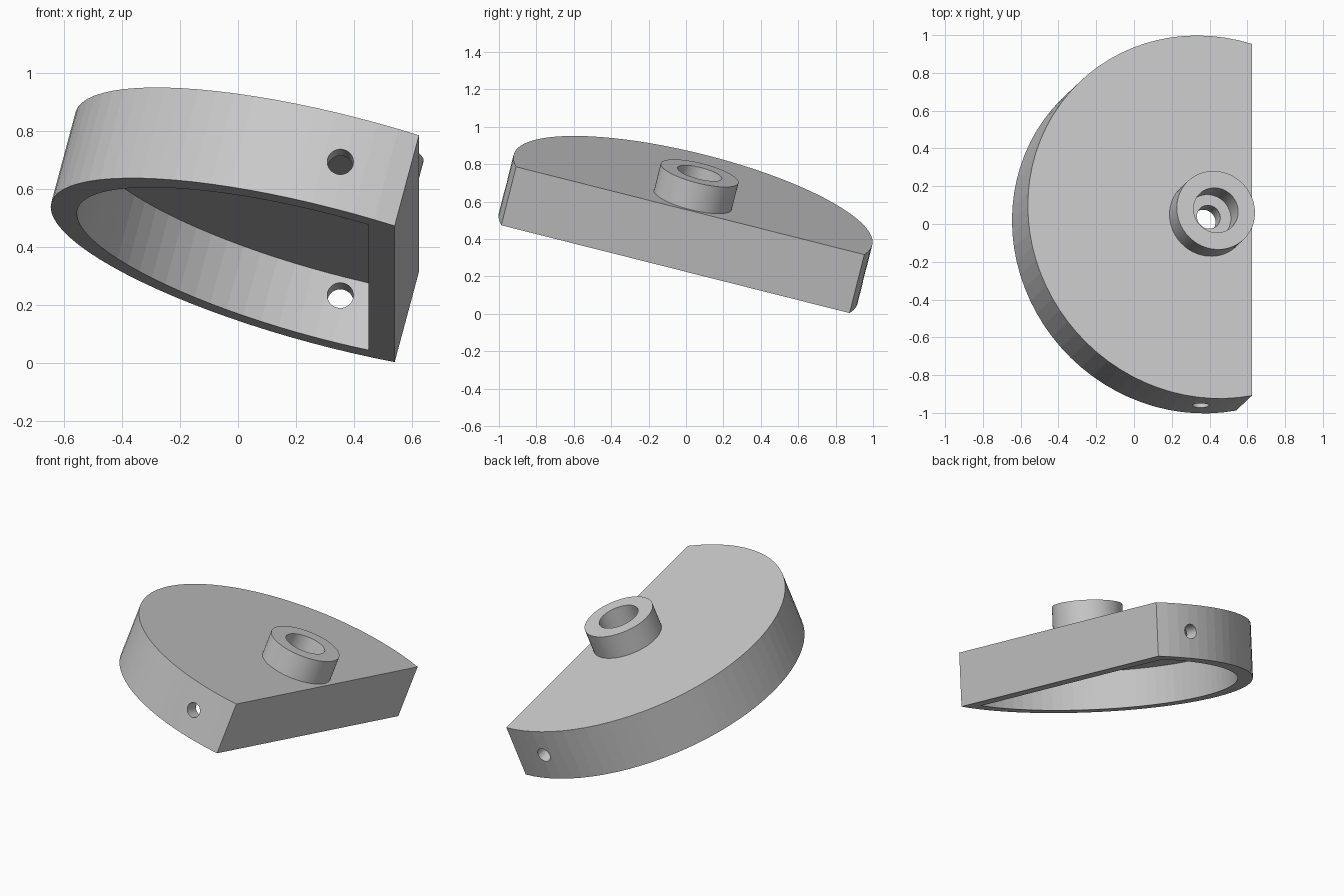
import bpy, bmesh
from math import radians, cos, sin, acos, pi
from mathutils import Matrix, Vector

if "Cube" in bpy.data.objects:
    bpy.data.objects.remove(bpy.data.objects["Cube"])

RADIUS, DEPTH, CHORD = 0.989, 0.333, 0.237   # outer D shape
WALL, PLATE = 0.093, 0.10                    # rim and top plate thickness
BOSS_R, BORE_R, BOSS_H = 0.214, 0.122, 0.152

# Local origin is the centre of the plate's top face
TILT = (Matrix.Translation((0.395, 0.037, 0.609))
        @ Matrix.Rotation(radians(-14.15), 4, 'X')
        @ Matrix.Rotation(radians(14.6), 4, 'Y'))


def make_object(name, bm, matrix=TILT):
    bmesh.ops.recalc_face_normals(bm, faces=bm.faces)
    mesh = bpy.data.meshes.new(name)
    bm.to_mesh(mesh)
    bm.free()
    ob = bpy.data.objects.new(name, mesh)
    bpy.context.collection.objects.link(ob)
    ob.matrix_world = matrix
    return ob


def d_prism(name, radius, chord, z0, z1, steps=48):
    """Circle cut off by a straight chord at local x = chord, extruded."""
    a = acos(chord / radius)
    angles = [a + (2 * pi - 2 * a) * i / steps for i in range(steps + 1)]
    bm = bmesh.new()
    face = bm.faces.new([bm.verts.new((radius * cos(t), radius * sin(t), z0))
                         for t in angles])
    ext = bmesh.ops.extrude_face_region(bm, geom=[face])['geom']
    bmesh.ops.translate(bm, vec=(0, 0, z1 - z0),
                        verts=[g for g in ext if isinstance(g, bmesh.types.BMVert)])
    return make_object(name, bm)


def cylinder(name, radius, length, local):
    bm = bmesh.new()
    bmesh.ops.create_cone(bm, cap_ends=True, segments=40, radius1=radius,
                          radius2=radius, depth=length, matrix=local)
    return make_object(name, bm)


# D-shaped shell, hollow from below
shell = d_prism("shell", RADIUS, CHORD, -DEPTH, 0)
cutters = [
    d_prism("cavity_cutter", RADIUS - WALL, CHORD - WALL, -DEPTH - 0.1, -PLATE),
    # centre hole through the plate
    cylinder("centre_hole_cutter", 0.064, 0.3, Matrix.Translation((0, 0, -0.04))),
    # cross hole through both ends of the rim
    cylinder("cross_hole_cutter", 0.045, 3,
             Matrix.Translation((0, 0, -DEPTH / 2)) @ Matrix.Rotation(pi / 2, 4, 'X')),
]
for cutter in cutters:
    cutter.hide_render = True
    mod = shell.modifiers.new(cutter.name, 'BOOLEAN')
    mod.operation, mod.solver, mod.object = 'DIFFERENCE', 'EXACT', cutter

# Bake the cuts and drop the cutters
graph = bpy.context.evaluated_depsgraph_get()
baked = bpy.data.meshes.new_from_object(shell.evaluated_get(graph))
shell.modifiers.clear()
shell.data = baked
for cutter in cutters:
    bpy.data.objects.remove(cutter)

# Ring boss around the centre hole, sunk slightly into the plate
bm = bmesh.new()
profile = [(BORE_R, -0.01), (BORE_R, BOSS_H), (BOSS_R, BOSS_H), (BOSS_R, -0.01)]
verts = [bm.verts.new((r, 0, z)) for r, z in profile]
edges = [bm.edges.new((verts[i], verts[(i + 1) % 4])) for i in range(4)]
bmesh.ops.spin(bm, geom=verts + edges, cent=(0, 0, 0), axis=(0, 0, 1),
               angle=2 * pi, steps=64, use_merge=True)
bmesh.ops.remove_doubles(bm, verts=bm.verts, dist=1e-5)
boss = make_object("boss", bm)

# Smooth the round boss, keep its rims sharp
bpy.ops.object.select_all(action='DESELECT')
boss.select_set(True)
bpy.context.view_layer.objects.active = boss
bpy.ops.object.shade_smooth_by_angle(angle=radians(30))
